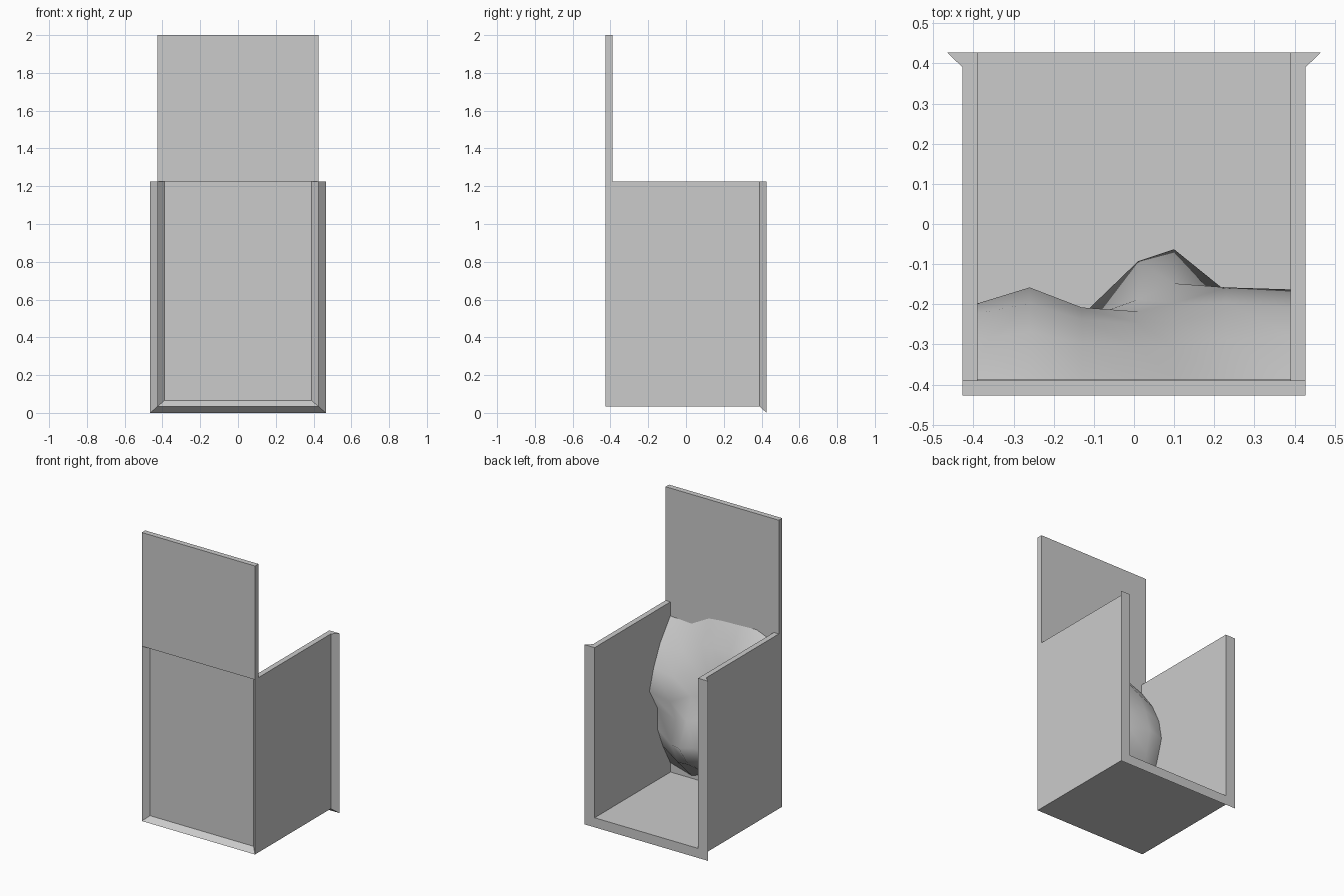
import bpy, bmesh

if "Cube" in bpy.data.objects:
    bpy.data.objects.remove(bpy.data.objects["Cube"])

TOP = 1.225


def make_object(name, bm):
    bmesh.ops.recalc_face_normals(bm, faces=bm.faces)
    mesh = bpy.data.meshes.new(name)
    bm.to_mesh(mesh)
    bm.free()
    ob = bpy.data.objects.new(name, mesh)
    bpy.context.collection.objects.link(ob)
    return ob


# Open-topped shell: U-shaped sections (y, half width, bottom z) lofted in a ring,
# with a chamfered front frame and a flared lip at the back
sections = [(-0.427, 0.427, 0.033), (0.39, 0.427, 0.033), (0.427, 0.465, 0.0),
            (0.427, 0.39, 0.065), (-0.39, 0.39, 0.065)]
bm = bmesh.new()
loops = [[bm.verts.new(p) for p in ((-w, y, TOP), (-w, y, z), (w, y, z), (w, y, TOP))]
         for y, w, z in sections]
for i, a in enumerate(loops):
    b = loops[(i + 1) % len(loops)]
    for j in range(3):
        bm.faces.new((a[j], a[j + 1], b[j + 1], b[j]))
for end in (0, 3):
    bm.faces.new([l[end] for l in loops])
bm.faces.new(loops[-1])  # recessed front sheet
make_object("box_shell", bm)

# Tall upper panel above the front
bm = bmesh.new()
bmesh.ops.create_cube(bm, size=1)
for v in bm.verts:
    v.co.x *= 0.854
    v.co.y = v.co.y * 0.037 - 0.4085
    v.co.z = v.co.z * (2 - TOP) + (2 + TOP) / 2
make_object("upper_panel", bm)

# Lumpy rock face on the inside of the front sheet:
# per column x, bottom z, top z, bulge depths from bottom to top
columns = [
    (-0.39, 0.21, 1.16, (0, .06, .10, .15, .19, .165, .10, 0)),
    (-0.26, 0.14, 1.21, (0, .10, .15, .20, .23, .19, .12, 0)),
    (-0.13, 0.135, 1.205, (0, .12, .16, .15, .18, .15, .09, 0)),
    (0.01, 0.14, 1.20, (0, .19, .295, .20, .17, .14, .08, 0)),
    (0.10, 0.125, 1.19, (0, .22, .325, .24, .19, .14, .08, 0)),
    (0.23, 0.085, 1.12, (0, .15, .22, .17, .23, .19, .10, 0)),
    (0.39, 0.13, 1.13, (0, .08, .14, .14, .225, .18, .11, 0)),
]
bm = bmesh.new()
grid = []
for x, z0, z1, depths in columns:
    grid.append([bm.verts.new((x, -0.388 + d, z0 + (z1 - z0) * k / 7))
                 for k, d in enumerate(depths)])
for a, b in zip(grid, grid[1:]):
    for k in range(7):
        bm.faces.new((a[k], a[k + 1], b[k + 1], b[k]))
rock = make_object("rock_face", bm)
# normals face into the box
if rock.data.polygons[20].normal.y < 0:
    rock.data.flip_normals()
for p in rock.data.polygons:
    p.use_smooth = True
